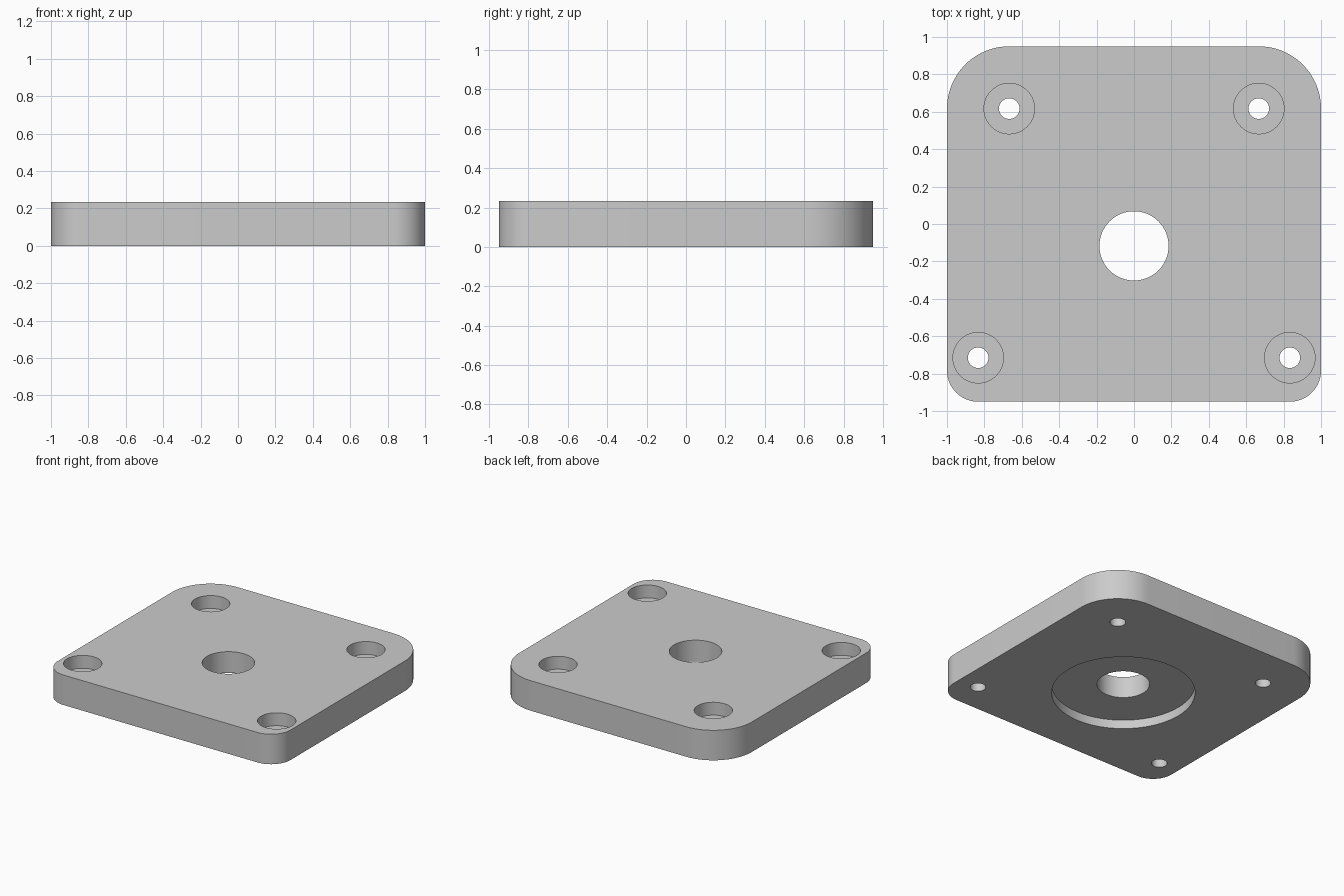
import bpy
import bmesh
from math import cos, sin, pi, radians

cube = bpy.data.objects.get("Cube")
if cube:
    bpy.data.objects.remove(cube, do_unlink=True)

WIDTH, DEPTH, HEIGHT = 2.0, 1.9, 0.233
BACK_RADIUS, FRONT_RADIUS = 0.333, 0.167
CENTRE_Y = -0.117

grey = bpy.data.materials.new("plain grey")
grey.use_nodes = True
grey.diffuse_color = (0.6, 0.6, 0.6, 1)
grey.node_tree.nodes["Principled BSDF"].inputs["Base Color"].default_value = (0.6, 0.6, 0.6, 1)


def prism(name, outline, z0, z1):
    """Extrude a closed outline from z0 to z1."""
    bm = bmesh.new()
    face = bm.faces.new([bm.verts.new((x, y, z0)) for x, y in outline])
    top = bmesh.ops.extrude_face_region(bm, geom=[face])["geom"]
    verts = [v for v in top if isinstance(v, bmesh.types.BMVert)]
    bmesh.ops.translate(bm, verts=verts, vec=(0, 0, z1 - z0))
    bmesh.ops.recalc_face_normals(bm, faces=bm.faces[:])
    mesh = bpy.data.meshes.new(name)
    bm.to_mesh(mesh)
    bm.free()
    mesh.materials.append(grey)
    obj = bpy.data.objects.new(name, mesh)
    bpy.context.collection.objects.link(obj)
    return obj


def arc(cx, cy, r, start, sweep, steps):
    return [(cx + r * cos(start + sweep * i / steps),
             cy + r * sin(start + sweep * i / steps)) for i in range(steps + 1)]


def drill(body, x, y, r, z0, z1):
    """Cut a round hole through the body between two heights."""
    cutter = prism("hole_cutter", arc(x, y, r, 0, 2 * pi, 64)[:-1], z0, z1)
    cutter.hide_render = True
    mod = body.modifiers.new("hole", "BOOLEAN")
    mod.operation = "DIFFERENCE"
    mod.solver = "EXACT"
    mod.object = cutter
    bpy.context.view_layer.objects.active = body
    bpy.ops.object.modifier_apply(modifier=mod.name)
    bpy.data.objects.remove(cutter, do_unlink=True)


# Plate outline: large corners at the back, small ones at the front
outline = []
for i, (sx, sy, r) in enumerate([(1, 1, BACK_RADIUS), (-1, 1, BACK_RADIUS),
                                 (-1, -1, FRONT_RADIUS), (1, -1, FRONT_RADIUS)]):
    outline += arc(sx * (WIDTH / 2 - r), sy * (DEPTH / 2 - r), r, i * pi / 2, pi / 2, 20)
plate = prism("mounting_plate", outline, 0, HEIGHT)

# Central through hole with a wide round recess underneath
drill(plate, 0, CENTRE_Y, 0.185, -0.1, 0.4)
drill(plate, 0, CENTRE_Y, 0.505, -0.1, 0.068)

# Four counterbored screw holes
for x, y in [(0.667, 0.617), (0.833, -0.715)]:
    for side in (-1, 1):
        drill(plate, side * x, y, 0.055, -0.1, 0.4)
        drill(plate, side * x, y, 0.135, HEIGHT - 0.1, 0.4)

# Smooth the curved walls, keep the rims sharp
bpy.ops.object.select_all(action="DESELECT")
plate.select_set(True)
bpy.context.view_layer.objects.active = plate
bpy.ops.object.shade_smooth_by_angle(angle=radians(30))
